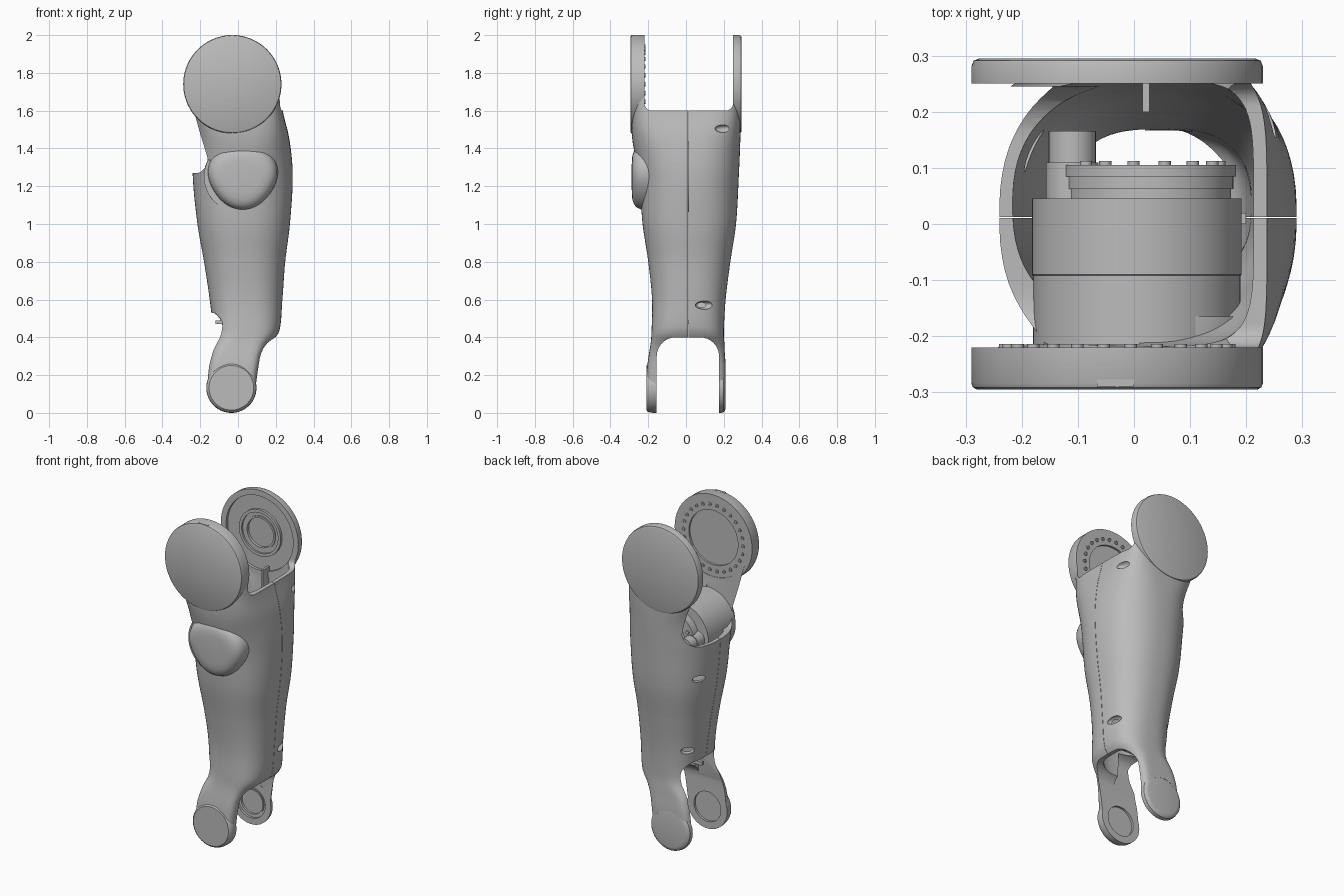
import bpy, bmesh
from math import sin, cos, pi, copysign

if "Cube" in bpy.data.objects:
    bpy.data.objects.remove(bpy.data.objects["Cube"])

grey = bpy.data.materials.new("satin grey")
grey.use_nodes = True
grey.diffuse_color = (0.5, 0.5, 0.5, 1)
grey.node_tree.nodes["Principled BSDF"].inputs["Base Color"].default_value = (0.5, 0.5, 0.5, 1)


def finish(name, bm):
    """Turn a bmesh into a grey object."""
    bmesh.ops.remove_doubles(bm, verts=bm.verts, dist=1e-5)
    bmesh.ops.recalc_face_normals(bm, faces=bm.faces)
    me = bpy.data.meshes.new(name)
    bm.to_mesh(me)
    bm.free()
    ob = bpy.data.objects.new(name, me)
    bpy.context.collection.objects.link(ob)
    me.materials.append(grey)
    return ob


def activate(ob):
    bpy.ops.object.select_all(action='DESELECT')
    ob.select_set(True)
    bpy.context.view_layer.objects.active = ob


def smooth(ob):
    activate(ob)
    bpy.ops.object.shade_smooth_by_angle(angle=0.6)
    return ob


def skin(name, rings):
    """Closed solid from a list of equal-sized point rings."""
    bm = bmesh.new()
    rows = [[bm.verts.new(p) for p in ring] for ring in rings]
    n = len(rows[0])
    for a, b in zip(rows, rows[1:]):
        for i in range(n):
            j = (i + 1) % n
            bm.faces.new((a[i], a[j], b[j], b[i]))
    bm.faces.new(rows[0])
    bm.faces.new(rows[-1])
    return finish(name, bm)


def lathe(name, cx, cz, profile, lobes=0.0, squash=1.0, seg=64):
    """Revolve (radius, y) points about a front-to-back axis."""
    rings = []
    for r, y in profile:
        ring = []
        for i in range(seg):
            a = 2 * pi * i / seg
            q = r * (1 + lobes * sin(3 * a))
            ring.append((cx + q * cos(a), y, cz + q * sin(a) * squash))
        rings.append(ring)
    return skin(name, rings)


def box(name, x0, x1, y0, y1, z0, z1):
    return skin(name, [[(x, y0, z0), (x, y1, z0), (x, y1, z1), (x, y0, z1)] for x in (x0, x1)])


def slot(y0, y1, z0, z1, r, x0, x1):
    """Rounded-corner cutter running across the limb."""
    pts = []
    for k, (cy, cz) in enumerate([(y1 - r, z1 - r), (y0 + r, z1 - r), (y0 + r, z0 + r), (y1 - r, z0 + r)]):
        for i in range(9):
            a = (k + i / 8) * pi / 2
            pts.append((cy + r * cos(a), cz + r * sin(a)))
    return skin("cutter", [[(x, y, z) for y, z in pts] for x in (x0, x1)])


def cut(ob, cutter):
    cutter.hide_render = True
    m = ob.modifiers.new("cut", 'BOOLEAN')
    m.operation, m.solver, m.object = 'DIFFERENCE', 'EXACT', cutter
    activate(ob)
    bpy.ops.object.modifier_apply(modifier=m.name)
    bpy.data.objects.remove(cutter)


# limb stations: height, right edge, left edge, front, back, squareness
STATIONS = [
    (0.14, -.165, .095, -.21, .21, 8), (0.25, -.155, .112, -.205, .21, 7),
    (0.32, -.14, .13, -.195, .205, 6), (0.37, -.13, .165, -.187, .203, 4),
    (0.42, -.13, .215, -.183, .2, 3), (0.6, -.15, .235, -.18, .21, 2.5),
    (0.8, -.18, .25, -.2, .235, 2.4), (1.0, -.215, .275, -.23, .265, 2.4),
    (1.26, -.24, .29, -.25, .28, 2.4), (1.45, -.235, .272, -.285, .288, 3),
    (1.6, -.245, .237, -.29, .29, 5), (1.74, -.28, .22, -.29, .29, 8)]


def station(z):
    """Smoothly interpolated station at a height."""
    S = STATIONS
    k = max(i for i in range(len(S) - 1) if S[i][0] <= z + 1e-6)

    def slope(i, c):
        a, b = S[max(i - 1, 0)], S[min(i + 1, len(S) - 1)]
        return (b[c] - a[c]) / (b[0] - a[0])
    h = S[k + 1][0] - S[k][0]
    t = (z - S[k][0]) / h
    return [S[k][c] * (1 + 2 * t) * (1 - t) ** 2 + S[k + 1][c] * t * t * (3 - 2 * t)
            + h * (slope(k, c) * t * (1 - t) ** 2 - slope(k + 1, c) * t * t * (1 - t))
            for c in range(1, 6)]


def limb(name, z0, z1, side=0.0, front=0.0, back=0.0, steps=56, seg=72):
    rings = []
    for s in range(steps + 1):
        z = z0 + (z1 - z0) * s / steps
        xl, xr, yf, yb, n = station(z)
        xl, xr, yf, yb = xl + side, xr - side, yf + front, yb - back
        ring = []
        for i in range(seg):
            a = 2 * pi * (i + 0.5) / seg
            c, d = cos(a), sin(a)
            ring.append(((xl + xr) / 2 + (xr - xl) / 2 * copysign(abs(c) ** (2 / n), c),
                         (yf + yb) / 2 + (yb - yf) / 2 * copysign(abs(d) ** (2 / n), d), z))
        rings.append(ring)
    return skin(name, rings)


HIP = (-0.03, 1.74)
FOOT = (-0.035, 0.133)

# hollow limb shell with end forks
shell = limb("limb_shell", 0.14, 1.74)
cut(shell, limb("cutter", 0.2, 1.66, 0.024, 0.071, 0.033))
cut(shell, slot(-.22, .25, 1.6, 2.3, .04, -1, 1))
cut(shell, slot(-.215, .245, 1.27, 2.2, .09, -1, 0.01))
cut(shell, slot(-.155, .175, -.3, .4, .1, -1, 1))
cut(shell, slot(-.15, .17, -.2, .53, .07, -1, 0.02))
for (cx, cz), r in ((HIP, .235), (FOOT, .11)):
    cut(shell, lathe("cutter", cx, cz, [(r, -1), (r, 1)]))

# leaf-shaped dents in the shell sides
for x, y, z in ((.25, .205, 1.505), (.226, .1, .57), (-.185, .14, 1.07), (-.11, .14, .61)):
    bm = bmesh.new()
    bmesh.ops.create_uvsphere(bm, u_segments=24, v_segments=12, radius=1)
    bmesh.ops.scale(bm, vec=(.03, .052, .022), verts=bm.verts)
    bmesh.ops.translate(bm, vec=(x, y, z), verts=bm.verts)
    cut(shell, finish("cutter", bm))

# seam between the shell halves
cut(shell, box("cutter", -1, 1, .0105, .0125, .33, 1.68))
smooth(shell)

# hip discs
smooth(lathe("front_hip_disc", *HIP, [
    (.01, -.295), (.25, -.295), (.257, -.291), (.26, -.284), (.26, -.22), (.165, -.22),
    (.165, -.232), (.01, -.232)], seg=96))
smooth(lathe("back_hip_disc", *HIP, [
    (.01, .295), (.246, .295), (.256, .291), (.26, .28), (.26, .25), (.225, .25), (.225, .266),
    (.14, .266), (.14, .252), (.122, .252), (.122, .262), (.1, .262), (.1, .256), (.088, .256),
    (.088, .272), (.01, .272)], seg=96))
box("hip_tab", -.066, 0, -.29, -.277, 1.98, 2.0)

# bolt ring inside the front hip disc
for i in range(26):
    a = 2 * pi * i / 26
    smooth(lathe("hip_bolt", HIP[0] + .2 * cos(a), HIP[1] + .2 * sin(a),
                 [(.011, -.225), (.011, -.214), (.006, -.214), (.006, -.218)], seg=12))

# foot discs
smooth(lathe("front_foot_disc", *FOOT, [
    (.01, -.21), (.118, -.21), (.126, -.204), (.131, -.19), (.133, -.172), (.133, -.155),
    (.09, -.155), (.09, -.168), (.01, -.168)]))
smooth(lathe("back_foot_disc", *FOOT, [
    (.01, .21), (.105, .21), (.12, .207), (.13, .198), (.133, .185), (.133, .175), (.095, .175),
    (.095, .188), (.08, .188), (.08, .182), (.073, .182), (.073, .195), (.01, .195)]))

# rounded cover over the front of the motor
smooth(lathe("motor_cover", .025, 1.252, [
    (.01, -.288), (.09, -.287), (.125, -.284), (.15, -.276), (.168, -.262), (.179, -.24),
    (.184, -.21), (.184, -.165)], lobes=.05, squash=.93))

# motor inside the shell
smooth(lathe("motor", .005, 1.25, [
    (.01, -.22), (.185, -.22), (.185, -.092), (.187, -.09), (.187, .045), (.01, .045)]))
smooth(lathe("motor_end", .027, 1.25, [
    (.01, .04), (.146, .04), (.146, .062), (.15, .062), (.15, .085), (.155, .085), (.155, .105),
    (.09, .105), (.09, .095), (.01, .095)]))
smooth(lathe("motor_connector", -.11, 1.25, [
    (.01, .03), (.047, .03), (.047, .11), (.042, .11), (.042, .166), (.01, .166)], seg=32))
for i in range(14):
    a = 2 * pi * i / 14
    if abs(a - pi) > .3:
        smooth(lathe("motor_screw", .027 + .125 * cos(a), 1.25 + .125 * sin(a),
                     [(.011, .1), (.011, .112), (.004, .112)], seg=12))

# inner stiffening ribs
box("back_rib", .015, .028, .2, .262, 1.3, 1.55)
box("lower_crossbar", -.12, .2, .0, .02, .47, .49)
